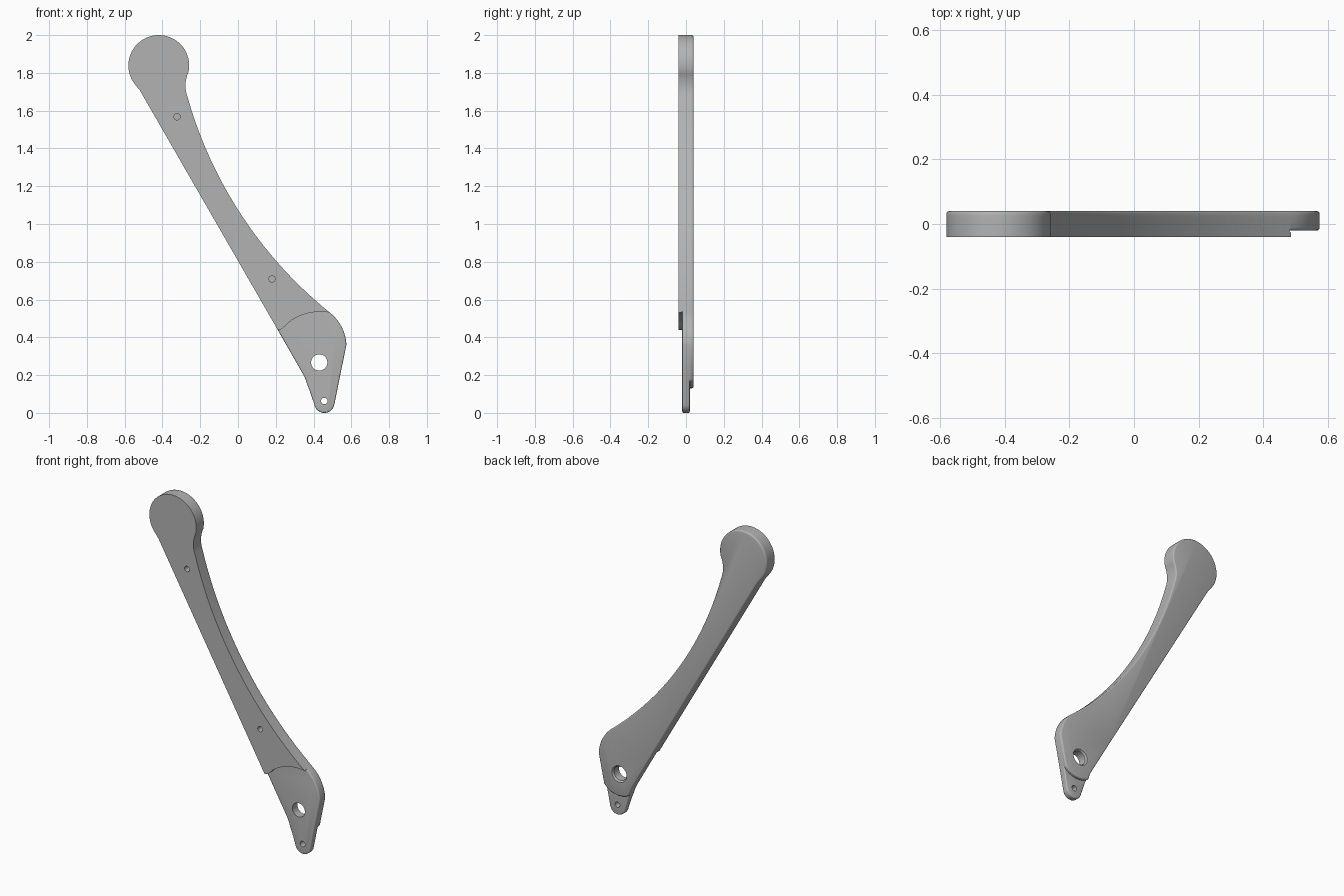
import bpy
import bmesh
import math
from mathutils import Vector

cube = bpy.data.objects.get("Cube")
if cube:
    bpy.data.objects.remove(cube, do_unlink=True)

# One plain grey
grey = bpy.data.materials.new("plain grey")
grey.use_nodes = True
colour = (0.45, 0.45, 0.45, 1.0)
grey.diffuse_color = colour
grey.node_tree.nodes["Principled BSDF"].inputs["Base Color"].default_value = colour


def arc(a, b, c, steps):
    """Points on the circle from a through b to c."""
    a, b, c = Vector(a), Vector(b), Vector(c)
    d = 2 * (a.x * (b.y - c.y) + b.x * (c.y - a.y) + c.x * (a.y - b.y))
    aa, bb, cc = a.dot(a), b.dot(b), c.dot(c)
    mid = Vector(((aa * (b.y - c.y) + bb * (c.y - a.y) + cc * (a.y - b.y)) / d,
                  (aa * (c.x - b.x) + bb * (a.x - c.x) + cc * (b.x - a.x)) / d))
    t0, t1, t2 = (math.atan2(p.y - mid.y, p.x - mid.x) for p in (a, b, c))
    sweep = (t2 - t0) % math.tau
    if (t1 - t0) % math.tau > sweep:
        sweep -= math.tau
    r = (a - mid).length
    return [(mid.x + r * math.cos(t0 + sweep * i / steps),
             mid.y + r * math.sin(t0 + sweep * i / steps)) for i in range(steps + 1)]


# Outline pieces (x, z), counter-clockwise seen from the front
shoulder = (0.486, 0.531)
arm_foot = (0.21, 0.44)
lug_left, lug_right = (0.368, 0.146), (0.537, 0.18)

arm = (arc(shoulder, (0.008, 1.063), (-0.267, 1.672), 28)
       + arc((-0.267, 1.672), (-0.278, 1.73), (-0.262, 1.805), 8)[1:]
       + arc((-0.262, 1.805), (-0.42, 2.0), (-0.556, 1.754), 40)[1:]
       + [(-0.54, 1.732), (-0.52, 1.708), arm_foot])
bracket_left = [arm_foot, (0.347, 0.2), (0.359, 0.174), lug_left]
lug = ([lug_left, (0.378, 0.122)]
       + arc((0.404, 0.045), (0.457, 0.0), (0.51, 0.045), 16) + [lug_right])
bracket_right = [lug_right] + arc((0.574, 0.36), (0.557, 0.437), shoulder, 14)
front_step = ([arm_foot, (0.228, 0.443), (0.248, 0.458)]
              + arc((0.268, 0.479), (0.42, 0.535), shoulder, 14))
back_step = arc(lug_left, (0.43, 0.13), lug_right, 10)

# Depth levels
FRONT, RECESS, LEDGE, BACK = -0.04, -0.02, 0.02, 0.04

bm = bmesh.new()
cache = {}


def vert(p, y):
    key = (round(p[0], 4), round(p[1], 4), y)
    if key not in cache:
        cache[key] = bm.verts.new((p[0], y, p[1]))
    return cache[key]


def wall(path, y0, y1):
    for p, q in zip(path, path[1:]):
        bm.faces.new((vert(p, y0), vert(q, y0), vert(q, y1), vert(p, y1)))


def panel(paths, y):
    loop = []
    for path in paths:
        loop += path[:-1]
    bm.faces.new([vert(p, y) for p in loop])


def edges(paths, y):
    return [bm.edges.get((vert(p, y), vert(q, y)))
            for path in paths for p, q in zip(path, path[1:])]


# Side walls and step walls
wall(arm, FRONT, RECESS)
for side in (arm, bracket_left, lug, bracket_right):
    wall(side, RECESS, LEDGE)
for side in (arm, bracket_left, bracket_right):
    wall(side, LEDGE, BACK)
wall(front_step, FRONT, RECESS)
wall(back_step, LEDGE, BACK)

# Flat front and back faces
panel([arm, front_step], FRONT)
panel([bracket_left, lug, bracket_right, front_step[::-1]], RECESS)
panel([arm, bracket_left, back_step, bracket_right], BACK)
panel([lug, back_step[::-1]], LEDGE)
bmesh.ops.recalc_face_normals(bm, faces=bm.faces[:])

# Rounded rims
rims = (edges([bracket_left, lug, bracket_right], RECESS) + edges([lug], LEDGE)
        + edges([arm, bracket_left, back_step, bracket_right], BACK))
bmesh.ops.bevel(bm, geom=rims, offset=0.008, offset_type='OFFSET', segments=3,
                profile=0.5, affect='EDGES', clamp_overlap=False)
bmesh.ops.recalc_face_normals(bm, faces=bm.faces[:])

mesh = bpy.data.meshes.new("lever_arm")
bm.to_mesh(mesh)
bm.free()
mesh.materials.append(grey)
body = bpy.data.objects.new("lever_arm", mesh)
bpy.context.collection.objects.link(body)


def drill(x, z, y0, y1, r_front, r_back):
    """Cut a round hole along y; different radii make a countersink."""
    bpy.ops.mesh.primitive_cone_add(
        vertices=32, radius1=r_back, radius2=r_front, depth=y1 - y0,
        location=(x, (y0 + y1) / 2, z), rotation=(math.pi / 2, 0, 0))
    cutter = bpy.context.object
    cutter.name = "hole_cutter"
    cutter.hide_render = True
    cutter.data.materials.append(grey)
    mod = body.modifiers.new("hole", 'BOOLEAN')
    mod.operation = 'DIFFERENCE'
    mod.solver = 'EXACT'
    mod.object = cutter
    bpy.context.view_layer.objects.active = body
    bpy.ops.object.modifier_apply(modifier=mod.name)
    bpy.data.objects.remove(cutter, do_unlink=True)


# Pivot hole with countersunk back, lug hole, two blind holes in the arm
drill(0.43, 0.267, -0.1, 0.1, 0.043, 0.043)
drill(0.43, 0.267, 0.02, 0.05, 0.035, 0.059)
drill(0.457, 0.063, -0.1, 0.1, 0.017, 0.017)
for x, z in ((-0.322, 1.568), (0.18, 0.709)):
    drill(x, z, -0.1, 0.0, 0.017, 0.017)

bpy.ops.object.select_all(action='DESELECT')
body.select_set(True)
bpy.context.view_layer.objects.active = body
bpy.ops.object.shade_smooth_by_angle(angle=math.radians(32))
